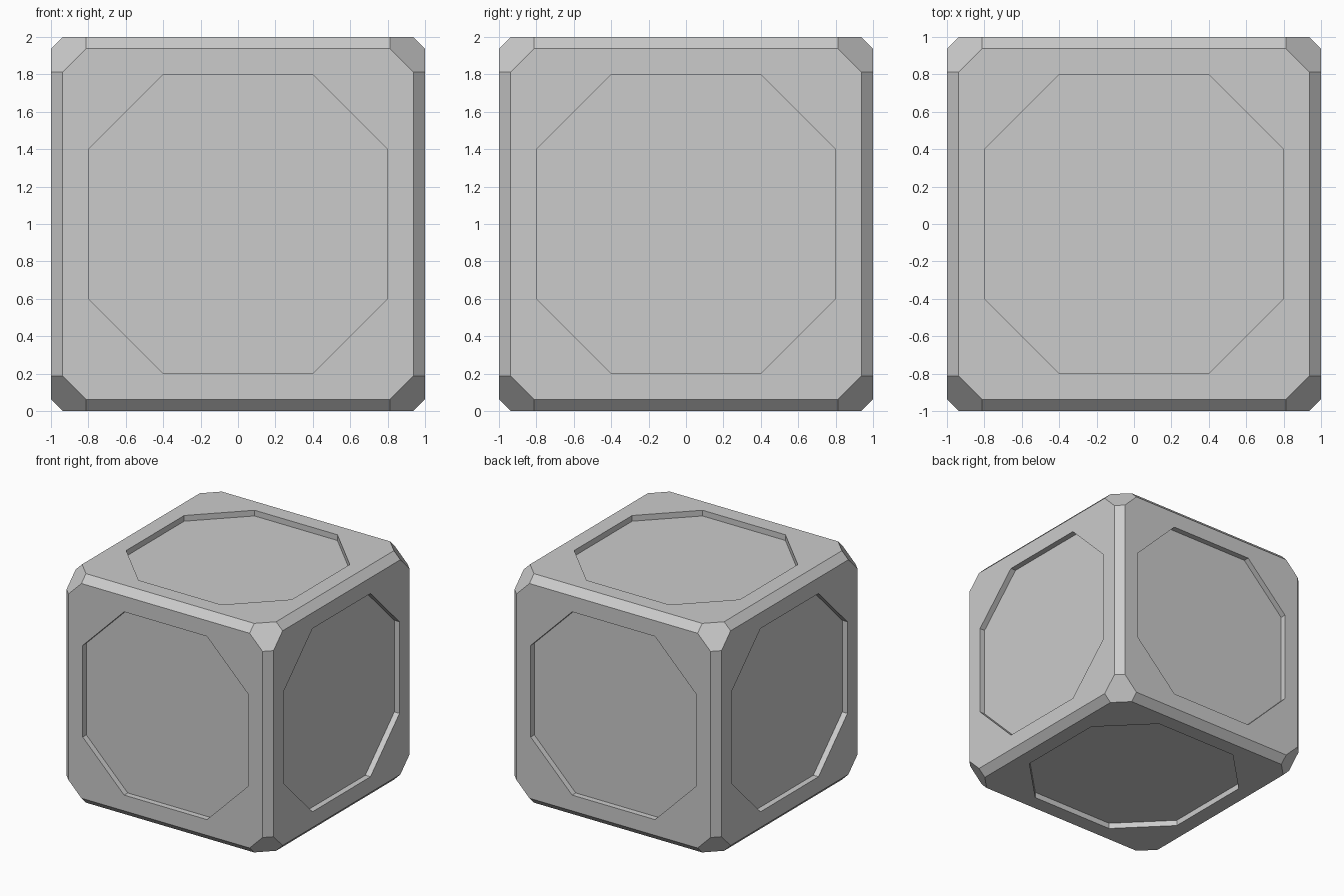
import bpy, bmesh, math
from itertools import permutations, product
from mathutils import Matrix, Vector

if "Cube" in bpy.data.objects:
    bpy.data.objects.remove(bpy.data.objects["Cube"])

FLAT, CHAMFER, CORNER = 1.0, 0.9375, 0.8125   # face plane, edge chamfer, corner cut
DEPTH = 0.05                                  # panel recess depth


def make_object(name, bm):
    bmesh.ops.recalc_face_normals(bm, faces=bm.faces[:])
    mesh = bpy.data.meshes.new(name)
    bm.to_mesh(mesh)
    bm.free()
    obj = bpy.data.objects.new(name, mesh)
    bpy.context.collection.objects.link(obj)
    return obj


# Cube body with chamfered edges and cut corners
bm = bmesh.new()
for p in permutations((FLAT, CHAMFER, CORNER)):
    for s in product((-1, 1), repeat=3):
        bm.verts.new([a * b for a, b in zip(p, s)])
bmesh.ops.convex_hull(bm, input=bm.verts[:])
bmesh.ops.dissolve_limit(bm, angle_limit=math.radians(1),
                         verts=bm.verts[:], edges=bm.edges[:])
bmesh.ops.translate(bm, verts=bm.verts[:], vec=(0, 0, 1))
cube = make_object("cube_body", bm)

# Octagonal prisms that sink a panel into each of the six faces
octagon = [(.8, -.4), (.8, .4), (.4, .8), (-.4, .8),
           (-.8, .4), (-.8, -.4), (-.4, -.8), (.4, -.8)]
turns = [Matrix.Rotation(math.radians(90 * i), 4, 'X') for i in range(4)]
turns += [Matrix.Rotation(math.radians(a), 4, 'Y') for a in (90, -90)]
bm = bmesh.new()
for turn in turns:
    face = bm.faces.new([bm.verts.new(turn @ Vector((x, y, FLAT - DEPTH)))
                         for x, y in octagon])
    ext = bmesh.ops.extrude_face_region(bm, geom=[face], use_keep_orig=True)
    top = [g for g in ext["geom"] if isinstance(g, bmesh.types.BMVert)]
    bmesh.ops.translate(bm, verts=top, vec=turn @ Vector((0, 0, 0.2)))
bmesh.ops.translate(bm, verts=bm.verts[:], vec=(0, 0, 1))
cutter = make_object("panel_cutter", bm)
cutter.hide_render = True

# Cut the recessed panels
mod = cube.modifiers.new("recessed_panels", 'BOOLEAN')
mod.operation = 'DIFFERENCE'
mod.solver = 'EXACT'
mod.object = cutter
bpy.context.view_layer.objects.active = cube
bpy.ops.object.modifier_apply(modifier=mod.name)
bpy.data.objects.remove(cutter)
